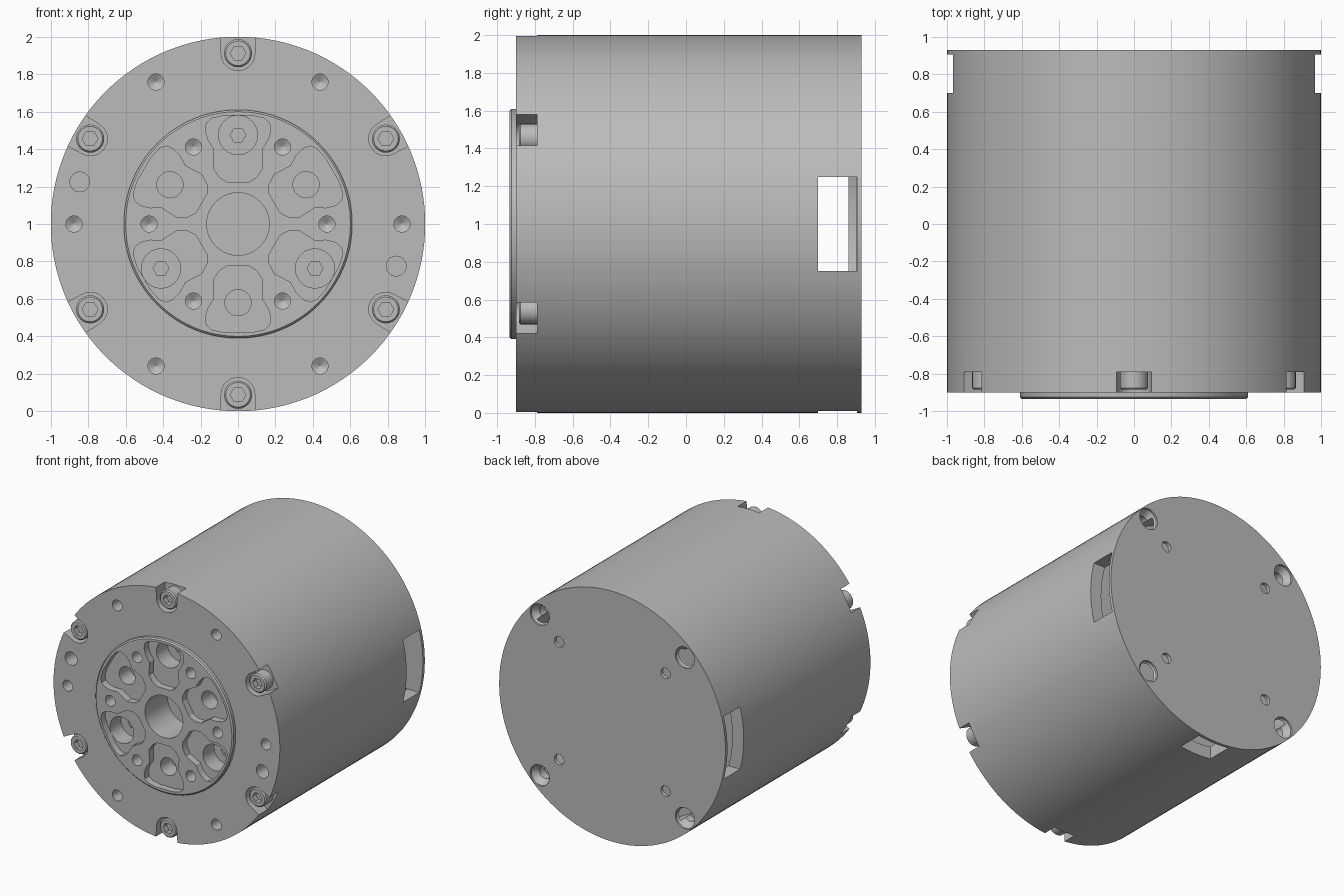
import bpy, bmesh, math
from math import sin, cos, pi, radians

if "Cube" in bpy.data.objects:
    bpy.data.objects.remove(bpy.data.objects["Cube"], do_unlink=True)

grey = bpy.data.materials.new("machined_grey")
grey.use_nodes = True
tone = (0.5, 0.5, 0.5, 1)
grey.diffuse_color = tone
grey.node_tree.nodes["Principled BSDF"].inputs["Base Color"].default_value = tone

CZ = 1.0  # height of the drum axis


def circle(r, n=32):
    return [(r * cos(2 * pi * i / n), r * sin(2 * pi * i / n)) for i in range(n)]


def hexagon(r, n=24):
    # hexagon sampled with n points so it can be lofted to a circle
    pts = []
    for i in range(n):
        a = 2 * pi * i / n
        k = r * cos(pi / 6) / cos(a % (pi / 3) - pi / 6)
        pts.append((k * cos(a), k * sin(a)))
    return pts


def rect(x0, x1, z0, z1):
    return [(x0, z0), (x1, z0), (x1, z1), (x0, z1)]


def loft(bm, sections, centre=(0, 0), turn=0.0):
    """Closed solid through outlines stacked along y."""
    c, s = cos(turn), sin(turn)
    rings = [[bm.verts.new((centre[0] + u * c - v * s, y, CZ + centre[1] + u * s + v * c))
              for u, v in outline] for outline, y in sections]
    for a, b in zip(rings, rings[1:]):
        for i in range(len(a)):
            j = (i + 1) % len(a)
            bm.faces.new((a[i], a[j], b[j], b[i]))
    bm.faces.new(rings[0])
    bm.faces.new(rings[-1])


def polar(r, degrees):
    return r * cos(radians(degrees)), r * sin(radians(degrees))


def make(name, bm):
    bmesh.ops.recalc_face_normals(bm, faces=bm.faces[:])
    me = bpy.data.meshes.new(name)
    bm.to_mesh(me)
    bm.free()
    me.materials.append(grey)
    ob = bpy.data.objects.new(name, me)
    bpy.context.collection.objects.link(ob)
    return ob


def activate(ob):
    bpy.ops.object.select_all(action="DESELECT")
    ob.select_set(True)
    bpy.context.view_layer.objects.active = ob


def cut(target, bm):
    tool = make("cutter", bm)
    tool.hide_render = True
    mod = target.modifiers.new("cut", "BOOLEAN")
    mod.operation = "DIFFERENCE"
    mod.solver = "EXACT"
    mod.object = tool
    activate(target)
    bpy.ops.object.modifier_apply(modifier=mod.name)
    bpy.data.objects.remove(tool, do_unlink=True)


def smooth(ob):
    activate(ob)
    bpy.ops.object.shade_smooth_by_angle(angle=radians(30))


FRONT, HUB, BACK = -0.9, -0.935, 0.93
SIXTHS = range(0, 360, 60)

# Drum with raised front hub
bm = bmesh.new()
profile = [(0.6, HUB), (0.61, -0.925), (0.61, FRONT), (1, FRONT), (1, BACK)]
loft(bm, [(circle(r, 128), y) for r, y in profile])
drum = make("drum_housing", bm)

# Hollow chamber behind the back cover
bm = bmesh.new()
loft(bm, [(circle(0.9, 96), 0.62), (circle(0.9, 96), 0.9)])
cut(drum, bm)

# Side and bottom windows
bm = bmesh.new()
loft(bm, [(rect(0.75, 1.1, -0.25, 0.25), y) for y in (0.7, 0.905)])
loft(bm, [(rect(-1.1, -0.94, -0.25, 0.25), y) for y in (0.7, 0.905)])
loft(bm, [(rect(-0.14, 0.14, -1.1, -0.8), y) for y in (0.7, 0.905)])
cut(drum, bm)
bm = bmesh.new()
loft(bm, [(rect(-1.05, -0.75, -0.25, 0.25), y) for y in (0.7, 0.86)])
cut(drum, bm)

# Hub pockets, rim slots for the screws and the centre bore
half = [(0.06, 0.225), (0.1, 0.25), (0.132, 0.3), (0.13, 0.35), (0.128, 0.4),
        (0.16, 0.45), (0.175, 0.5), (0.168, 0.54), (0.14, 0.565), (0.07, 0.58)]
pocket = half + [(-u, v) for u, v in reversed(half)]
slot = [(0.09 * cos(a), 0.91 + 0.09 * sin(a)) for a in [pi + pi * i / 16 for i in range(17)]]
slot += [(0.1, 1.1), (-0.1, 1.1)]
bm = bmesh.new()
for deg in SIXTHS:
    loft(bm, [(pocket, -1), (pocket, -0.88)], turn=radians(deg))
    loft(bm, [(slot, -1), (slot, -0.79)], turn=radians(deg))
loft(bm, [(circle(0.167, 48), -1), (circle(0.167, 48), -0.65)])
cut(drum, bm)

# Drilled holes: front rim, hub and back
bm = bmesh.new()
for deg in SIXTHS:
    for radius, face in ((0.876, FRONT), (0.475, HUB)):
        drill = [(0.043, -1), (0.043, face + 0.12), (0.002, face + 0.145)]
        loft(bm, [(circle(r, 24), y) for r, y in drill], polar(radius, deg))
for sign in (1, -1):
    loft(bm, [(circle(0.053), -1), (circle(0.053), -0.78)], (sign * 0.845, sign * -0.225))
for deg in (30, 150, 270):
    loft(bm, [(circle(0.07), -1), (circle(0.07), -0.74)], polar(0.42, deg))
    # deep bore ending in a hex socket
    loft(bm, [(circle(0.105, 24), -1), (circle(0.105, 24), -0.74),
              (hexagon(0.042), -0.74), (hexagon(0.042), -0.69)], polar(0.475, deg + 60))
for deg in (45, 135, 225, 315):
    bore = [(0.085, 1), (0.085, 0.915), (0.05, 0.865), (0.05, 0.8)]
    loft(bm, [(circle(r), y) for r, y in bore], polar(0.907, deg))
    loft(bm, [(circle(0.042), 1), (circle(0.042), 0.8)], polar(0.665, deg))
cut(drum, bm)
smooth(drum)

# Socket-head screws in the rim slots
for i, deg in enumerate(SIXTHS):
    bm = bmesh.new()
    head = [(circle(0.075, 24), -0.785), (circle(0.075, 24), -0.875),
            (circle(0.066, 24), -0.885), (hexagon(0.042), -0.885), (hexagon(0.042), -0.84)]
    loft(bm, head, polar(0.912, deg + 90))
    smooth(make(f"rim_screw_{i + 1}", bm))
